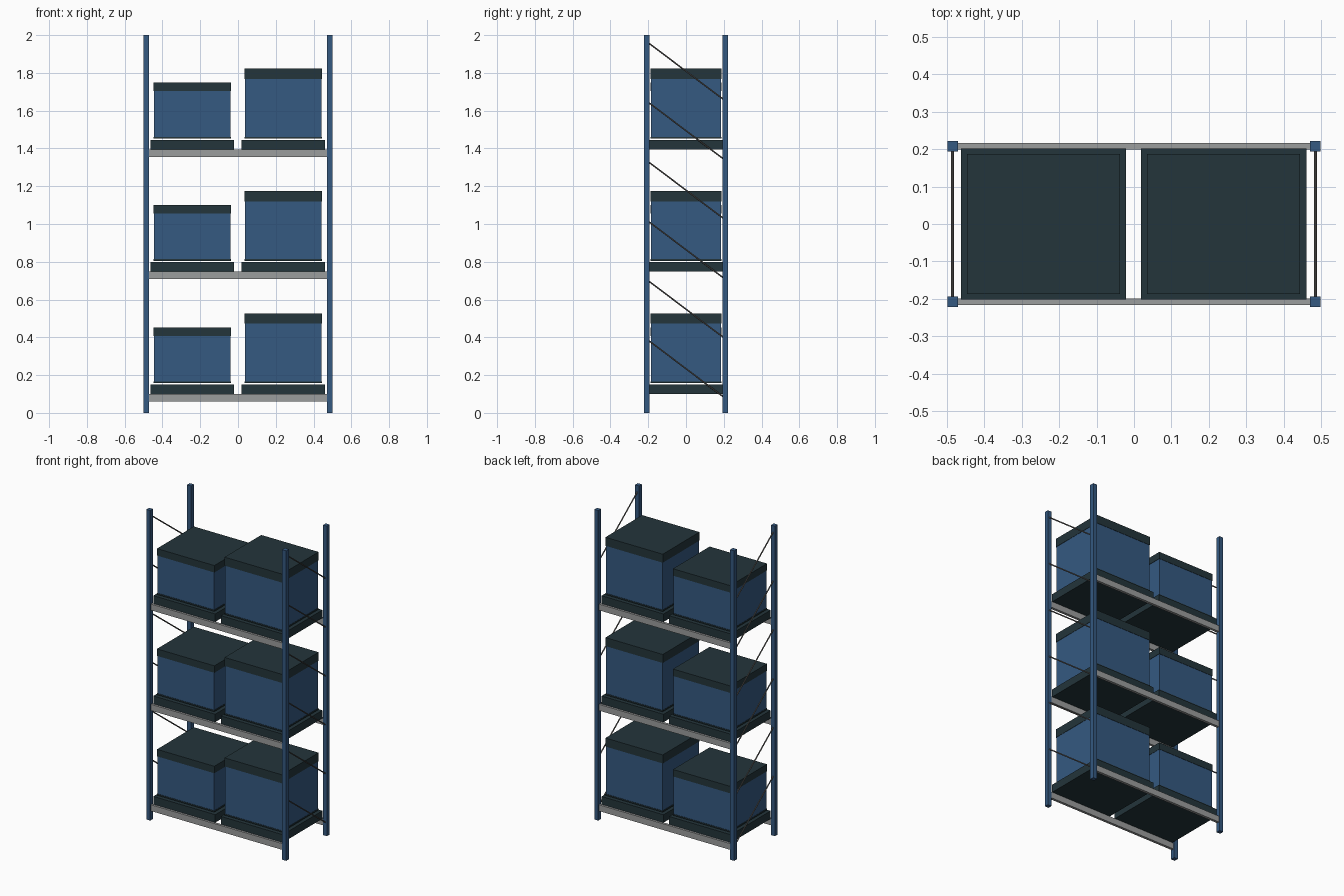
import bpy
import bmesh
from mathutils import Vector

cube = bpy.data.objects.get("Cube")
if cube:
    bpy.data.objects.remove(cube, do_unlink=True)


def material(name, r, g, b):
    mat = bpy.data.materials.new(name)
    mat.use_nodes = True
    mat.diffuse_color = (r, g, b, 1)
    mat.node_tree.nodes["Principled BSDF"].inputs["Base Color"].default_value = (r, g, b, 1)
    return mat


BLUE = material("steel blue", 0.035, 0.1, 0.22)
DARK = material("dark slate", 0.017, 0.035, 0.043)
GREY = material("beam grey", 0.33, 0.34, 0.34)
ROD = material("brace grey", 0.13, 0.125, 0.12)


def add_object(name, bm, mat):
    mesh = bpy.data.meshes.new(name)
    bm.to_mesh(mesh)
    bm.free()
    mesh.materials.append(mat)
    obj = bpy.data.objects.new(name, mesh)
    bpy.context.collection.objects.link(obj)
    return obj


def box(name, low, high, mat):
    """Axis-aligned block between two opposite corners."""
    low, high = Vector(low), Vector(high)
    bm = bmesh.new()
    bmesh.ops.create_cube(bm, size=1)
    bmesh.ops.scale(bm, vec=high - low, verts=bm.verts)
    bmesh.ops.translate(bm, vec=(low + high) / 2, verts=bm.verts)
    return add_object(name, bm, mat)


def rod(name, start, end, radius, mat):
    """Thin round bar between two points."""
    start, end = Vector(start), Vector(end)
    axis = end - start
    bm = bmesh.new()
    bmesh.ops.create_cone(bm, cap_ends=True, segments=8, radius1=radius,
                          radius2=radius, depth=axis.length)
    turn = axis.to_track_quat("Z", "Y").to_matrix()
    bmesh.ops.rotate(bm, matrix=turn, verts=bm.verts)
    bmesh.ops.translate(bm, vec=(start + end) / 2, verts=bm.verts)
    return add_object(name, bm, mat)


POST_X, POST_Y, POST_HALF = 0.485, 0.208, 0.014
SHELF_HEIGHTS = (0.1, 0.748, 1.395)

# Uprights and end bracing
for side, sx in (("left", 1), ("right", -1)):
    x = sx * POST_X
    for end, sy in (("front", -1), ("back", 1)):
        y = sy * POST_Y
        box(f"{end}_{side}_post", (x - POST_HALF, y - POST_HALF, 0),
            (x + POST_HALF, y + POST_HALF, 2), BLUE)
    for i in range(6):
        z = 0.385 + i * 0.315
        rod(f"{side}_brace_{i + 1}", (x, -0.2, z), (x, 0.2, z - 0.302), 0.004, ROD)


def crate(name, x_low, x_high, z, lid_low, lid_high):
    """Crate floating just above its pallet: foot, body and lid."""
    y = 0.187
    box(f"{name}_foot", (x_low, -y, z + 0.057), (x_high, y, z + 0.066), DARK)
    box(f"{name}_body", (x_low + 0.002, -y + 0.002, z + 0.066),
        (x_high - 0.002, y - 0.002, z + lid_low), BLUE)
    box(f"{name}_lid", (x_low, -y, z + lid_low), (x_high, y, z + lid_high), DARK)


# Shelves with beams, pallets and crates
for level, z in enumerate(SHELF_HEIGHTS, 1):
    for end, sy in (("front", -1), ("back", 1)):
        ys = sorted((sy * 0.199, sy * 0.216))
        box(f"{end}_beam_{level}", (-0.471, ys[0], z - 0.04), (0.471, ys[1], z), GREY)
    box(f"right_pallet_{level}", (-0.463, -0.202, z), (-0.021, 0.202, z + 0.051), DARK)
    box(f"left_pallet_{level}", (0.019, -0.202, z), (0.461, 0.202, z + 0.051), DARK)
    crate(f"short_crate_{level}", -0.447, -0.038, z, 0.308, 0.353)
    crate(f"tall_crate_{level}", 0.035, 0.444, z, 0.372, 0.427)
